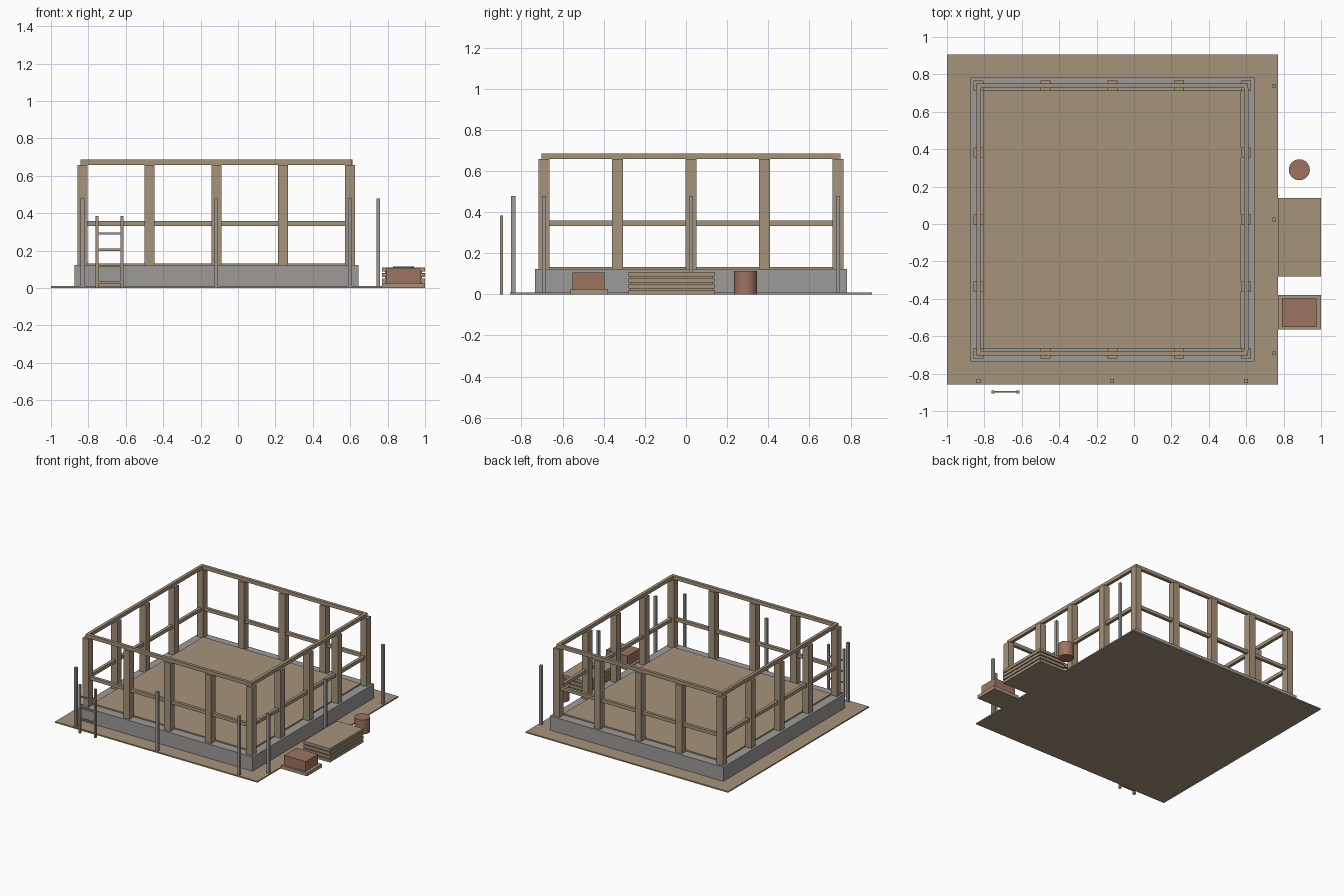
import bpy
import bmesh
from mathutils import Matrix, Vector

if "Cube" in bpy.data.objects:
    bpy.data.objects.remove(bpy.data.objects["Cube"])


def make_material(name, rgb):
    mat = bpy.data.materials.new(name)
    mat.use_nodes = True
    mat.diffuse_color = (*rgb, 1)
    mat.node_tree.nodes["Principled BSDF"].inputs["Base Color"].default_value = (*rgb, 1)
    return mat


TAN = make_material("tan_wood", (0.38, 0.295, 0.195))
GRAY = make_material("concrete_gray", (0.34, 0.33, 0.32))
BRICK = make_material("brick_red", (0.34, 0.175, 0.12))


def finish(name, bm, mat):
    mesh = bpy.data.meshes.new(name)
    bm.to_mesh(mesh)
    bm.free()
    mesh.materials.append(mat)
    obj = bpy.data.objects.new(name, mesh)
    bpy.context.collection.objects.link(obj)
    return obj


def boxes(name, mat, spans):
    """One object from boxes given as ((x0, x1), (y0, y1), (z0, z1))."""
    bm = bmesh.new()
    for span in spans:
        centre = Vector([(a + b) / 2 for a, b in span])
        size = Vector([b - a for a, b in span])
        bmesh.ops.create_cube(bm, size=1, matrix=Matrix.LocRotScale(centre, None, size))
    return finish(name, bm, mat)


def around(c, half):
    return (c - half, c + half)


CX, CY = -0.116, 0.024   # house centre
WALL = 0.715             # wall centre line from house centre
BASE, TOP = 0.122, 0.658

# Ground sheet
boxes("ground", TAN, [(around(CX, 0.885), around(CY, 0.881), (0, 0.01))])

# Foundation ring and floor inside it
OUT, IN = 0.759, 0.689
ring = []
for s in (-1, 1):
    mid, half = s * (OUT + IN) / 2, (OUT - IN) / 2
    ring.append((around(CX, OUT), around(CY + mid, half), (0.002, BASE)))
    ring.append((around(CX + mid, half), around(CY, IN), (0.002, BASE)))
boxes("foundation", GRAY, ring)
boxes("floor", TAN, [(around(CX, IN), around(CY, IN), (0.1, 0.132))])

# Wall posts, five to a side with shared corners
steps = [WALL * k / 2 for k in range(-2, 3)]
boxes("wall_posts", TAN, [
    (around(CX + x, 0.027), around(CY + y, 0.027), (BASE, TOP))
    for x in steps for y in steps if max(abs(x), abs(y)) > WALL * 0.9])

# Horizontal rails at mid height and on top of the posts
for name, z in (("middle_rails", (0.332, 0.358)), ("top_rails", (TOP, 0.686))):
    rails = []
    for s in (-1, 1):
        rails.append((around(CX, 0.725), around(CY + s * WALL, 0.012), z))
        rails.append((around(CX + s * WALL, 0.012), around(CY, 0.703), z))
    boxes(name, TAN, rails)

# Scaffold poles along the front and right
spots = [(CX + k * WALL, -0.84) for k in (-1, 0, 1)]
spots += [(0.75, CY + k * WALL) for k in (-1, 0, 1)]
boxes("scaffold_poles", GRAY, [
    (around(x, 0.01), around(y, 0.01), (0.01, 0.478)) for x, y in spots])

# Ladder
ladder = [(around(x, 0.008), (-0.905, -0.889), (0, 0.384)) for x in (-0.755, -0.62)]
ladder += [((-0.75, -0.625), (-0.902, -0.892), around(z, 0.006))
           for z in (0.03, 0.117, 0.204, 0.291)]
boxes("ladder", TAN, ladder)

# Lumber stack: four boards on slightly inset spacers
stack = []
for k in range(4):
    z = k * 0.029
    stack.append(((0.77, 1.0), (-0.28, 0.138), (z, z + 0.022)))
    if k < 3:
        stack.append(((0.785, 0.985), (-0.27, 0.128), (z + 0.022, z + 0.029)))
boxes("lumber_stack", TAN, stack)

# Pallet of bricks
boxes("pallet", TAN, [((0.77, 1.0), (-0.565, -0.38), (0, 0.027))])
boxes("brick_pile", BRICK, [((0.79, 0.977), (-0.551, -0.397), (0.027, 0.105))])

# Barrel
bm = bmesh.new()
bmesh.ops.create_cone(bm, cap_ends=True, segments=32, radius1=0.056, radius2=0.056,
                      depth=0.114, matrix=Matrix.Translation((0.884, 0.29, 0.057)))
barrel = finish("barrel", bm, BRICK)
bpy.context.view_layer.objects.active = barrel
barrel.select_set(True)
bpy.ops.object.shade_smooth_by_angle()
